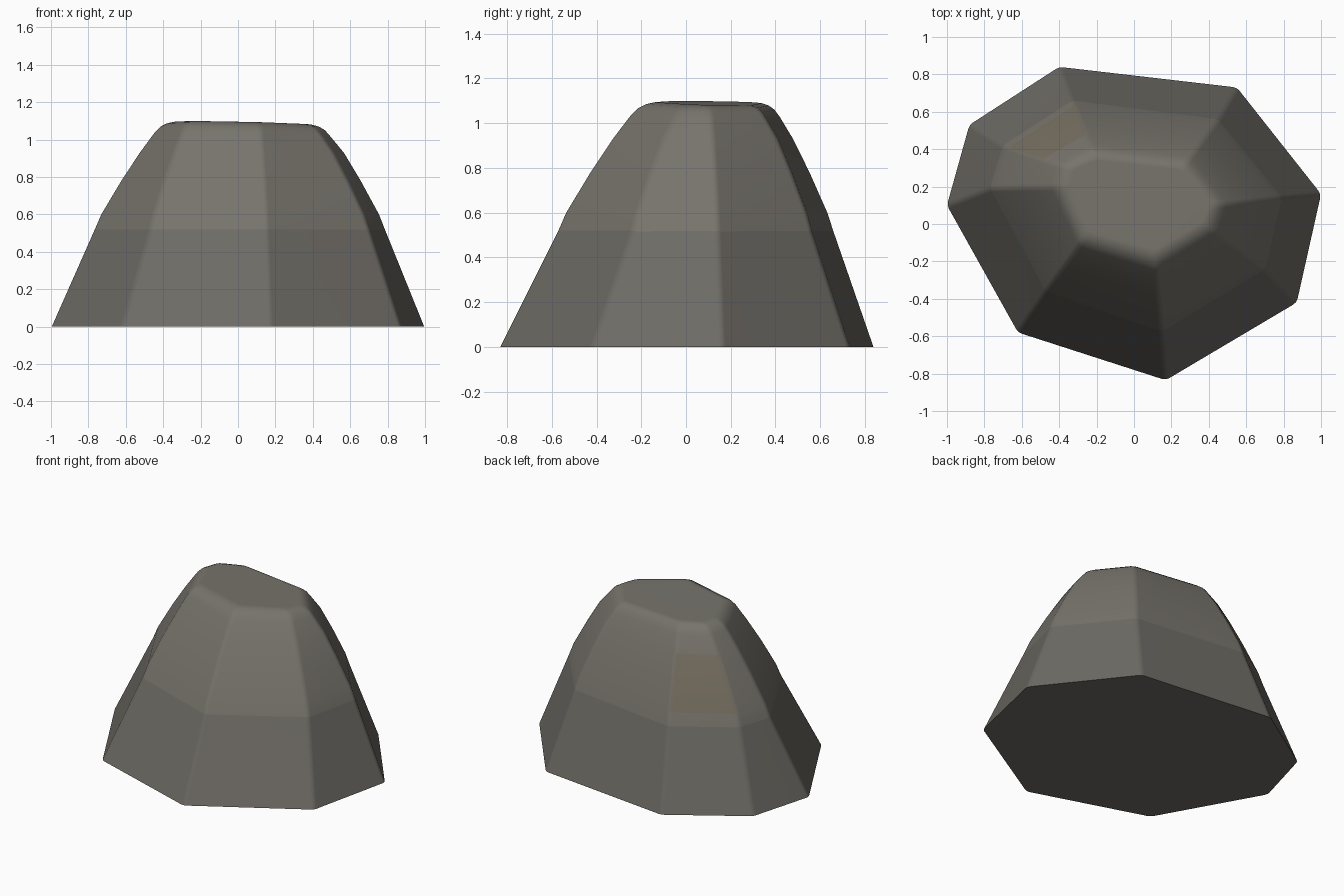
import bpy, bmesh
from mathutils import Vector

if "Cube" in bpy.data.objects:
    bpy.data.objects.remove(bpy.data.objects["Cube"])

# Eight-sided outlines (x, y): ground, waist, and flat top
BASE = [(-1, .10), (-.62, -.58), (.17, -.835), (.87, -.42),
        (1, .16), (.55, .73), (-.40, .84), (-.88, .53)]
WAIST = [(-.77, .19), (-.47, -.36), (.15, -.575), (.70, -.24),
         (.79, .14), (.45, .56), (-.33, .66), (-.70, .42)]
TOP = [(-.34, .20), (-.24, -.04), (.11, -.14), (.36, .01),
       (.40, .10), (.25, .29), (-.20, .34), (-.32, .29)]


def ring(a, b, t, z):
    """Outline blended from a to b; the crown dips slightly to back right."""
    out = []
    for p, q in zip(a, b):
        v = Vector(p).lerp(Vector(q), t)
        dip = .025 * (v.x + v.y) * (z > 1)
        out.append((v.x, v.y, z - dip))
    return out


def material(name, color):
    m = bpy.data.materials.new(name)
    m.diffuse_color = color
    m.use_nodes = True
    m.node_tree.nodes["Principled BSDF"].inputs["Base Color"].default_value = m.diffuse_color
    return m


# Rock body: stacked outlines with a rounded shoulder
rings = [ring(BASE, WAIST, 0, 0), ring(BASE, WAIST, 1, .52)]
for t, z in [(.08, .60), (.33, .78), (.56, .93), (.75, 1.035),
             (.82, 1.065), (.90, 1.083), (1, 1.093)]:
    rings.append(ring(WAIST, TOP, t, z))

bm = bmesh.new()
loops = [[bm.verts.new(p) for p in r] for r in rings]
n = len(BASE)
for k in range(len(loops) - 1):
    lo, hi = loops[k], loops[k + 1]
    for i in range(n):
        j = (i + 1) % n
        f = bm.faces.new((lo[i], lo[j], hi[j], hi[i]))
        # Darker foot, and a faint brown patch on the back left side
        f.material_index = 2 if k == 0 else 1 if i == 6 and k in (2, 3) else 0
bm.faces.new(loops[0][::-1]).material_index = 2
bm.faces.new(loops[-1])
bmesh.ops.recalc_face_normals(bm, faces=bm.faces)

# Softened corners running up the sides
corners = [bm.edges.get((loops[k][i], loops[k + 1][i]))
           for k in range(len(loops) - 1) for i in range(n)]
bmesh.ops.bevel(bm, geom=corners, offset=.02, offset_type='OFFSET',
                segments=2, profile=.5, affect='EDGES',
                clamp_overlap=True, material=-1)

mesh = bpy.data.meshes.new("rock")
bm.to_mesh(mesh)
bm.free()
mesh.materials.append(material("warm_grey_stone", (.185, .173, .150, 1)))
mesh.materials.append(material("brown_stone", (.18, .158, .118, 1)))
mesh.materials.append(material("dark_stone_foot", (.155, .146, .128, 1)))
rock = bpy.data.objects.new("rock", mesh)
bpy.context.collection.objects.link(rock)

# Smooth shading with flat-looking sides
bpy.context.view_layer.objects.active = rock
rock.select_set(True)
bpy.ops.object.shade_smooth_by_angle(angle=.7)
weighted = rock.modifiers.new("weighted_normals", 'WEIGHTED_NORMAL')
weighted.keep_sharp = True
